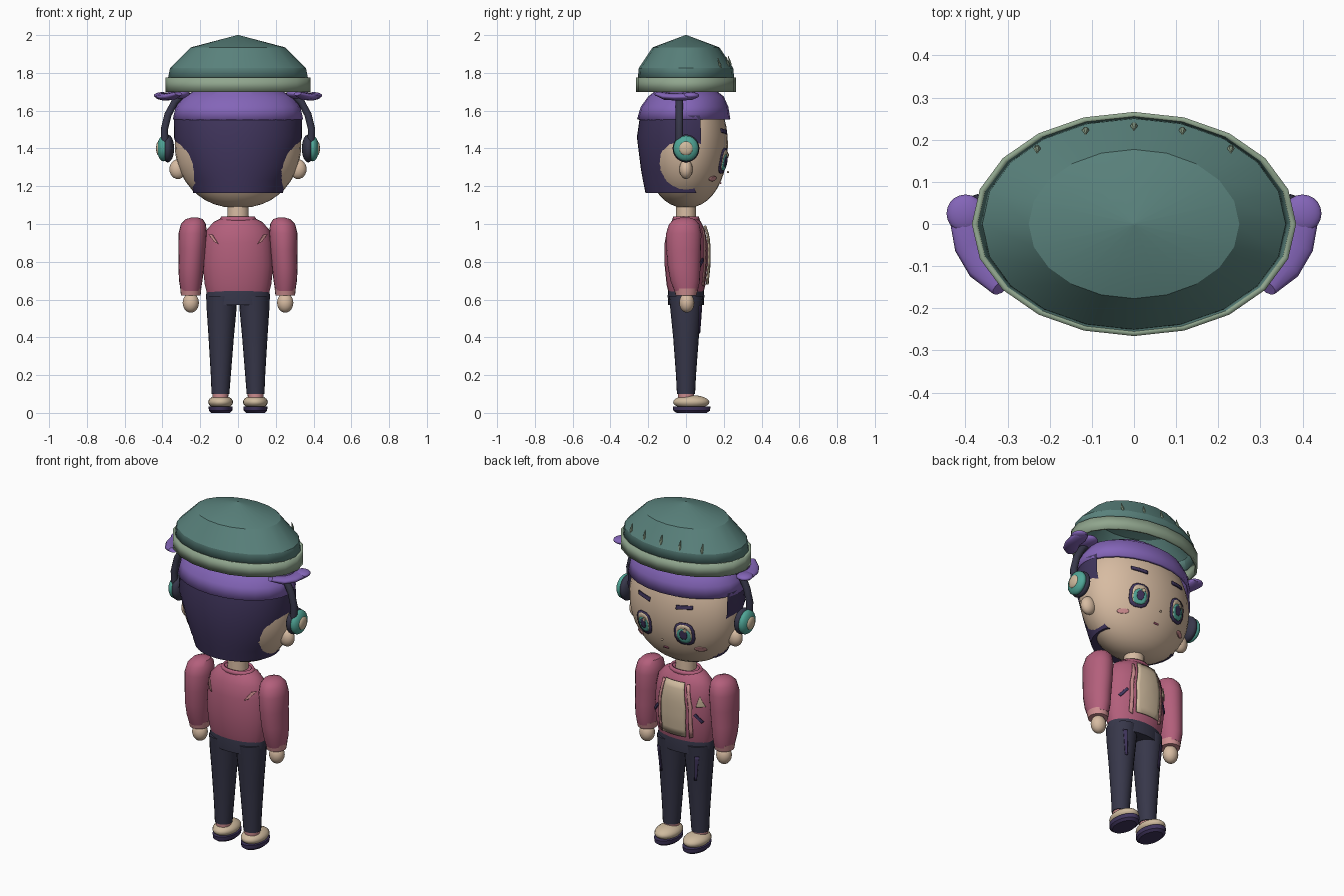
import bpy, bmesh, math
from mathutils import Vector

if "Cube" in bpy.data.objects:
    bpy.data.objects.remove(bpy.data.objects["Cube"])


def colour(name, r, g, b):
    m = bpy.data.materials.new(name)
    m.use_nodes = True
    m.diffuse_color = (r, g, b, 1)
    node = next(n for n in m.node_tree.nodes if n.type == 'BSDF_PRINCIPLED')
    node.inputs["Base Color"].default_value = (r, g, b, 1)
    return m


HAT = colour("teal_green", .10, .22, .20)
SAGE = colour("sage", .28, .38, .27)
PURPLE = colour("purple", .23, .13, .48)
PLUM = colour("dark_plum", .052, .036, .11)
SKIN = colour("skin", .68, .50, .36)
NAVY = colour("navy", .038, .038, .068)
ROSE = colour("rose", .45, .115, .20)
PINK = colour("light_pink", .62, .27, .28)
AQUA = colour("turquoise", .08, .38, .31)
CREAM = colour("cream", .62, .49, .34)


def add(name, bm, mat, solid=0, smooth=35):
    bmesh.ops.recalc_face_normals(bm, faces=bm.faces)
    me = bpy.data.meshes.new(name)
    bm.to_mesh(me)
    bm.free()
    me.materials.append(mat)
    ob = bpy.data.objects.new(name, me)
    bpy.context.collection.objects.link(ob)
    if smooth:
        bpy.ops.object.select_all(action='DESELECT')
        ob.select_set(True)
        bpy.context.view_layer.objects.active = ob
        bpy.ops.object.shade_smooth_by_angle(angle=math.radians(smooth))
    if solid:
        mod = ob.modifiers.new("Thickness", 'SOLIDIFY')
        mod.thickness = solid
    return ob


def full(ring):
    """Pad a ring to (z, rx, ry, cx, cy)."""
    return tuple(ring) + (0,) * (5 - len(ring))


def lathe(name, rings, mat, sides=20, caps=(True, True), solid=0, smooth=35):
    """Stack of elliptical rings joined by quads."""
    bm = bmesh.new()
    loops = []
    for z, rx, ry, cx, cy in map(full, rings):
        angles = [math.tau * i / sides for i in range(sides)]
        loops.append([bm.verts.new((cx + rx * math.cos(a), cy + ry * math.sin(a), z)) for a in angles])
    for lo, hi in zip(loops, loops[1:]):
        for i in range(sides):
            j = (i + 1) % sides
            bm.faces.new((lo[i], lo[j], hi[j], hi[i]))
    for use, loop in zip(caps, (loops[0], loops[-1])):
        if use:
            bm.faces.new(loop)
    return add(name, bm, mat, solid, smooth)


def ball(name, centre, radii, mat, u=20, v=12):
    bm = bmesh.new()
    bmesh.ops.create_uvsphere(bm, u_segments=u, v_segments=v, radius=1)
    for vert in bm.verts:
        vert.co = Vector(c + r * p for c, r, p in zip(centre, radii, vert.co))
    return add(name, bm, mat, smooth=60)


def tube(name, points, radii, mat, squash=1.0):
    """Tapered tube along points; squash flattens it vertically."""
    cu = bpy.data.curves.new(name, 'CURVE')
    cu.dimensions = '3D'
    cu.bevel_depth = 1
    cu.bevel_resolution = 3
    cu.use_fill_caps = True
    sp = cu.splines.new('POLY')
    sp.points.add(len(points) - 1)
    for p, (x, y, z), r in zip(sp.points, points, radii):
        p.co = (x, y, z / squash, 1)
        p.radius = r
    cu.materials.append(mat)
    ob = bpy.data.objects.new(name, cu)
    ob.scale.z = squash
    bpy.context.collection.objects.link(ob)


def surface_y(rings, x, z, sign):
    """Depth of a lathed part's surface at (x, z)."""
    rings = [full(r) for r in rings]
    for a, b in zip(rings, rings[1:]):
        if a[0] <= z <= b[0]:
            t = (z - a[0]) / (b[0] - a[0])
            _, rx, ry, cx, cy = (p + (q - p) * t for p, q in zip(a, b))
            return cy + sign * ry * math.sqrt(max(0, 1 - ((x - cx) / rx) ** 2))
    return 0


def plate(name, outline, mat, rings, lift=.004, sign=1):
    """Thin patch that hugs a lathed part."""
    bm = bmesh.new()
    ring = [bm.verts.new((x, 0, z)) for x, z in outline]
    mid = bm.verts.new(sum((v.co for v in ring), Vector()) / len(ring))
    for i, v in enumerate(ring):
        bm.faces.new((mid, v, ring[(i + 1) % len(ring)]))
    bmesh.ops.subdivide_edges(bm, edges=bm.edges[:], cuts=3, use_grid_fill=True)
    for v in bm.verts:
        v.co.y = surface_y(rings, v.co.x, v.co.z, sign) + sign * lift
    ob = add(name, bm, mat, solid=.006)
    ob.modifiers[0].offset = 0


def oval(cx, cz, w, h, n=12, power=1.0):
    pts = []
    for i in range(n):
        a = math.tau * (i + .5) / n
        c, s = math.cos(a), math.sin(a)
        pts.append((cx + w * math.copysign(abs(c) ** power, c), cz + h * math.copysign(abs(s) ** power, s)))
    return pts


# Head and neck
head = []
for i in range(21):
    a = math.radians(-88 + 176 * i / 20)
    r = math.cos(a) ** .9
    head.append((1.42 + .335 * math.sin(a), .335 * r, .222 * r))
lathe("head", head, SKIN, 32)
lathe("neck", [(1.0, .058, .055), (1.12, .055, .052)], SKIN)

# Hair cap under the hat and dark hair around the back
lathe("hair_cap", [(1.555, .345, .247, 0, -.012), (1.62, .33, .232, 0, -.008), (1.675, .29, .2),
                   (1.73, .18, .13)], PURPLE, 24, (False, True), solid=.015)
bm = bmesh.new()
rows = []
for z, rx, ry, edge in [(1.165, .237, .215, 15), (1.2, .25, .222, 10), (1.23, .262, .228, -8), (1.27, .277, .235, 2),
                        (1.3, .288, .24, 17), (1.46, .34, .26, 18), (1.575, .338, .243, 18)]:
    start, end = math.radians(180 - edge), math.radians(360 + edge)
    angles = [start + (end - start) * i / 24 for i in range(25)]
    rows.append([bm.verts.new((rx * math.cos(a), ry * math.sin(a), z)) for a in angles])
for lo, hi in zip(rows, rows[1:]):
    for i in range(24):
        bm.faces.new((lo[i], lo[i + 1], hi[i + 1], hi[i]))
bm.faces.new(rows[0])
add("back_hair", bm, PLUM)

# Knitted hat: dome, band and small studs over the face
dome = [(1.765, .372, .256), (1.825, .36, .25), (1.935, .25, .177), (2.0, .004, .003)]
lathe("hat_dome", dome, HAT, caps=(False, True), solid=.01, smooth=25)
lathe("hat_band", [(1.7, .385, .266), (1.775, .385, .266)], SAGE, caps=(False, False), solid=.014)
for i, x in enumerate((-.23, -.115, 0, .115, .23)):
    z = 1.855 - .006 * abs(i - 2)
    y = surface_y(dome, x, z, 1) + .003
    lathe(f"hat_stud_{i + 1}", [(z - .035, .002, .002, x, y + .008), (z, .009, .007, x, y),
                                (z + .035, .002, .002, x, y - .01)], SAGE, 6)

# Torso, collar, shirt and jacket details
torso = [(.635, .165, .092), (.68, .176, .103), (.78, .187, .113), (.9, .18, .113),
         (.97, .165, .1), (1.01, .13, .08), (1.03, .09, .065)]
lathe("jacket", torso, ROSE, 24)
lathe("collar", [(1.015, .105, .075), (1.04, .088, .068)], ROSE, 20, (False, False), solid=.012)
plate("shirt_panel", [(-.075, .68), (.075, .68), (.08, .85), (.06, .99), (-.06, .99), (-.08, .85)],
      CREAM, torso, .014)
plate("chest_patch", [(-.125, .86), (-.165, .86), (-.14, .92)], CREAM, torso)

# Waist
lathe("waist", [(.57, .165, .095), (.62, .17, .097), (.65, .163, .094)], NAVY, 24)

for s, side in ((1, "left"), (-1, "right")):
    def at(pts):
        return [(s * x, z) for x, z in pts]

    # Face features
    eye = s * .13
    plate(f"{side}_eye_rim", oval(eye, 1.335, .056, .068, 12, .75), PLUM, head, .005)
    plate(f"{side}_eye_white", oval(eye, 1.338, .043, .055, 12, .75), CREAM, head, .008)
    plate(f"{side}_iris", oval(eye, 1.325, .037, .043, 12, .8), AQUA, head, .011)
    plate(f"{side}_pupil", oval(eye, 1.332, .02, .028, 8, .8), PLUM, head, .014)
    plate(f"{side}_eye_glint", oval(eye - .012, 1.362, .01, .012, 8), CREAM, head, .017)
    plate(f"{side}_brow", at([(.085, 1.475), (.175, 1.485), (.175, 1.505), (.085, 1.497)]), PLUM, head)
    plate(f"{side}_cheek", oval(s * .195, 1.24, .028, .013), PINK, head)
    ball(f"{side}_ear", (s * .318, 0, 1.29), (.045, .035, .052), SKIN)

    # Headphones
    ball(f"{side}_ear_cushion", (s * .372, 0, 1.4), (.034, .071, .074), NAVY)
    ball(f"{side}_ear_cup", (s * .396, 0, 1.4), (.032, .067, .068), AQUA)
    ball(f"{side}_ear_button", (s * .42, 0, 1.4), (.014, .037, .037), CREAM)
    tube(f"{side}_headphone_arm",
         [(s * x, -.035, z) for x, z in ((.385, 1.42), (.39, 1.5), (.37, 1.58), (.335, 1.645), (.27, 1.71))],
         [.02] * 5, NAVY)

    # Side locks of hair below the hat band
    tube(f"{side}_side_lock", [(s * .385, .06, 1.68), (s * .395, .02, 1.675), (s * .385, -.05, 1.672),
                               (s * .355, -.1, 1.675), (s * .315, -.15, 1.69)],
         [.02, .045, .042, .042, .025], PURPLE, .45)
    ball(f"{side}_lock_curl", (s * .4, .025, 1.68), (.045, .045, .018), PURPLE)
    ball(f"{side}_lock_root", (s * .315, -.03, 1.69), (.06, .08, .028), PURPLE)

    # Arms, cuffs and hands
    lathe(f"{side}_sleeve", [(z, rx, ry, s * cx, cy) for z, rx, ry, cx, cy in (
        (.645, .053, .062, .25, 0), (.7, .062, .078, .25, -.004), (.77, .068, .086, .248, -.01),
        (.86, .071, .092, .243, -.012), (.95, .075, .093, .24, -.012), (1.0, .066, .08, .236, -.01),
        (1.025, .046, .055, .232, -.008), (1.035, .015, .02, .23, -.006))], ROSE)
    lathe(f"{side}_cuff", [(.622, .052, .055, s * .25), (.658, .056, .064, s * .25)], PINK)
    ball(f"{side}_hand", (s * .25, .004, .583), (.043, .04, .052), SKIN)

    # Jacket trim, pocket slash and back slash
    plate(f"{side}_lapel", at([(.088, .67), (.108, .68), (.108, .86), (.085, .98), (.07, .98), (.09, .86)]),
          PINK, torso, .006)
    plate(f"{side}_pocket", at([(.115, .81), (.125, .82), (.16, .775), (.15, .765)]), PLUM, torso)
    plate(f"{side}_back_slash", at([(.105, .895), (.125, .905), (.155, .945), (.135, .943)]), PINK, torso, .005, -1)

    # Trousers with front seam stripes
    leg = [(z, rx, ry, s * cx) for z, rx, ry, cx in (
        (.1, .047, .048, .093), (.2, .053, .053, .091), (.4, .067, .068, .089),
        (.55, .079, .083, .087), (.62, .08, .09, .086))]
    lathe(f"{side}_trouser_leg", leg, NAVY)
    plate(f"{side}_leg_stripe", at([(.105, .42), (.118, .42), (.135, .565), (.115, .565)]), PLUM, leg)

    # Shoes
    lathe(f"{side}_ankle", [(.07, .04, .042, s * .093), (.115, .043, .044, s * .093)], PINK)
    ball(f"{side}_shoe", (s * .092, .028, .057), (.066, .096, .037), CREAM)
    lathe(f"{side}_sole", [(0, .05, .08, s * .092, .03), (.012, .062, .097, s * .092, .03),
                           (.035, .064, .1, s * .092, .03)], PLUM, 24)

# Nose and mouth
ball("nose", (0, .222, 1.275), (.007, .006, .006), SKIN, 8, 6)
plate("mouth", [(-.016, 1.212), (.016, 1.212), (.013, 1.22), (-.013, 1.22)], ROSE, head)
